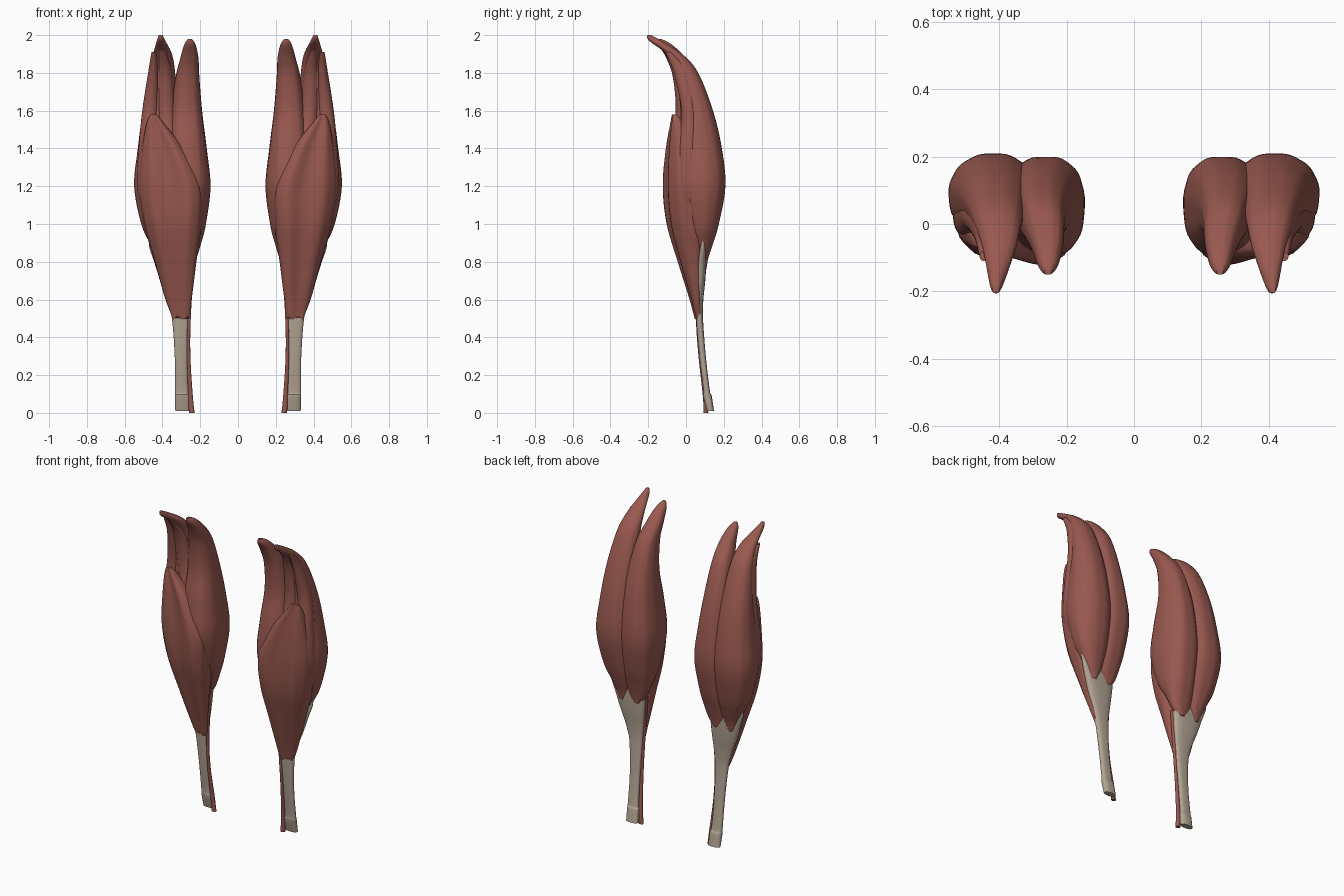
import bpy, bmesh, math
from mathutils import Vector

cube = bpy.data.objects.get("Cube")
if cube:
    bpy.data.objects.remove(cube, do_unlink=True)


def make_material(name, rgb):
    mat = bpy.data.materials.new(name)
    mat.use_nodes = True
    mat.diffuse_color = (*rgb, 1)
    mat.node_tree.nodes["Principled BSDF"].inputs["Base Color"].default_value = (*rgb, 1)
    return mat


MUSCLE = make_material("muscle red", (0.32, 0.10, 0.08))
TENDON = make_material("tendon cream", (0.45, 0.375, 0.295))
RING, STEPS = 48, 6


def smooth_rows(rows):
    """Catmull-Rom interpolation through the cross-section rows."""
    pts = [Vector(r) for r in rows]
    result = []
    for i in range(len(pts) - 1):
        a, b, c, d = pts[max(i - 1, 0)], pts[i], pts[i + 1], pts[min(i + 2, len(pts) - 1)]
        for s in range(STEPS):
            t = s / STEPS
            result.append(b + (c - a) * t / 2 + (a * 2 - b * 5 + c * 4 - d) * t * t / 2
                          + (b * 3 - a - c * 3 + d) * t ** 3 / 2)
    return result + [pts[-1]]


def loft(name, rows, mat, power=2.4, fibres=0.0, groove=0.0, jag=0.0, skew=0.0):
    """Loft rows of (z, x min, x max, y min, y max), once for each leg."""
    sections = smooth_rows(rows)
    for side, label in ((1, "left"), (-1, "right")):
        bm = bmesh.new()
        rings = []
        for z, xa, xb, ya, yb in sections:
            ring = []
            for j in range(RING):
                angle = math.tau * j / RING
                c, s = math.cos(angle), math.sin(angle)
                u = math.copysign(abs(c) ** (2 / power), c)
                v = math.copysign(abs(s) ** (2 / power), s)
                # fine fibre ridges and a hollow down the front
                ripple = 1 + fibres * math.sin(7 * angle + 3 * z) * math.sin(4 * angle - 2 * z)
                if s < 0:
                    v *= 1 - groove * math.exp(-(u / 0.4) ** 2)
                # ragged lower edge
                low = max(0, 1 - (z - rows[-1][0]) / 0.08)
                dz = jag * low * (math.cos(5 * angle) - 1)
                # skew brings the inner side forward and the outer side back
                dx = u * ripple * (xb - xa) / 2
                x = (xa + xb) / 2 + dx
                y = (ya + yb) / 2 + v * ripple * (yb - ya) / 2 + skew * dx
                ring.append(bm.verts.new((side * x, y, z + dz)))
            rings.append(ring)
        for low, high in zip(rings, rings[1:]):
            for j in range(RING):
                n = (j + 1) % RING
                bm.faces.new((low[j], low[n], high[n], high[j]))
        bm.faces.new(rings[0])
        bm.faces.new(rings[-1])
        bmesh.ops.recalc_face_normals(bm, faces=bm.faces)
        mesh = bpy.data.meshes.new(f"{label}_{name}")
        bm.to_mesh(mesh)
        bm.free()
        mesh.materials.append(mat)
        obj = bpy.data.objects.new(f"{label}_{name}", mesh)
        bpy.context.collection.objects.link(obj)
        bpy.ops.object.select_all(action="DESELECT")
        obj.select_set(True)
        bpy.context.view_layer.objects.active = obj
        bpy.ops.object.shade_smooth_by_angle(angle=math.radians(45))


# Inner head of the calf, with its tip hooked forward
loft("inner_calf_head", [
    (1.98, .245, .265, -.15, -.13),
    (1.95, .225, .285, -.145, -.075),
    (1.88, .21, .305, -.105, 0),
    (1.78, .205, .33, -.07, .075),
    (1.6, .19, .355, -.055, .14),
    (1.4, .165, .375, -.085, .183),
    (1.2, .145, .385, -.095, .2),
    (1.0, .17, .375, -.045, .168),
    (.9, .195, .36, .015, .14),
    (.82, .222, .34, .05, .118),
    (.77, .26, .305, .07, .108)], MUSCLE, 2.4, fibres=.015, jag=.005)

# Outer head of the calf, slightly taller
loft("outer_calf_head", [
    (2.0, .4, .42, -.205, -.185),
    (1.97, .385, .43, -.195, -.13),
    (1.9, .35, .45, -.105, -.02),
    (1.8, .333, .475, -.05, .065),
    (1.6, .318, .505, -.015, .143),
    (1.4, .3, .53, -.03, .19),
    (1.2, .29, .549, -.04, .21),
    (1.0, .3, .512, 0, .175),
    (.9, .32, .468, .03, .145),
    (.82, .34, .43, .055, .118),
    (.77, .37, .405, .07, .108)], MUSCLE, 2.2, fibres=.015, jag=.005)

# Raised front edge of the outer head
loft("outer_head_edge", [
    (1.91, .432, .458, -.11, -.08),
    (1.8, .42, .476, -.065, .02),
    (1.6, .42, .507, -.025, .06),
    (1.4, .44, .526, -.04, .07),
    (1.2, .45, .535, -.04, .08),
    (1.05, .45, .5, -.02, .06)], MUSCLE, 2)

# Slender muscle lying in front of the outer head
loft("slender_muscle", [
    (1.93, .385, .42, -.13, -.09),
    (1.8, .35, .425, -.06, .0),
    (1.6, .335, .425, -.03, .04),
    (1.4, .31, .4, -.05, .04),
    (1.25, .29, .33, -.04, .02)], MUSCLE, 2)

# Broad muscle at the front, fuller on the inner side
loft("front_calf_muscle", [
    (1.58, .43, .465, -.075, -.05),
    (1.53, .39, .485, -.085, -.01),
    (1.4, .29, .508, -.11, .07),
    (1.2, .195, .525, -.125, .11),
    (1.0, .195, .497, -.105, .11),
    (.8, .222, .442, -.045, .09),
    (.6, .247, .385, .02, .077),
    (.51, .26, .348, .047, .08)], MUSCLE, 2.4, fibres=.025, groove=.3, jag=.008, skew=.14)

# Heel tendon, spreading upward beneath the calf heads
loft("heel_tendon", [
    (.95, .3, .47, .075, .1),
    (.88, .25, .47, .07, .108),
    (.8, .236, .444, .055, .108),
    (.7, .242, .412, .05, .102),
    (.6, .252, .376, .05, .092),
    (.5, .26, .35, .053, .09),
    (.3, .266, .335, .07, .105),
    (.12, .262, .334, .092, .126),
    (.09, .255, .334, .09, .136),
    (.01, .252, .332, .11, .148)], TENDON, 2.6)

# Thin red strip along the inner edge of the tendon
loft("thin_strip", [
    (.8, .232, .252, .045, .075),
    (.5, .25, .267, .052, .072),
    (.3, .252, .27, .066, .086),
    (.1, .24, .264, .088, .112),
    (0, .23, .26, .094, .118)], MUSCLE, 2.2)
